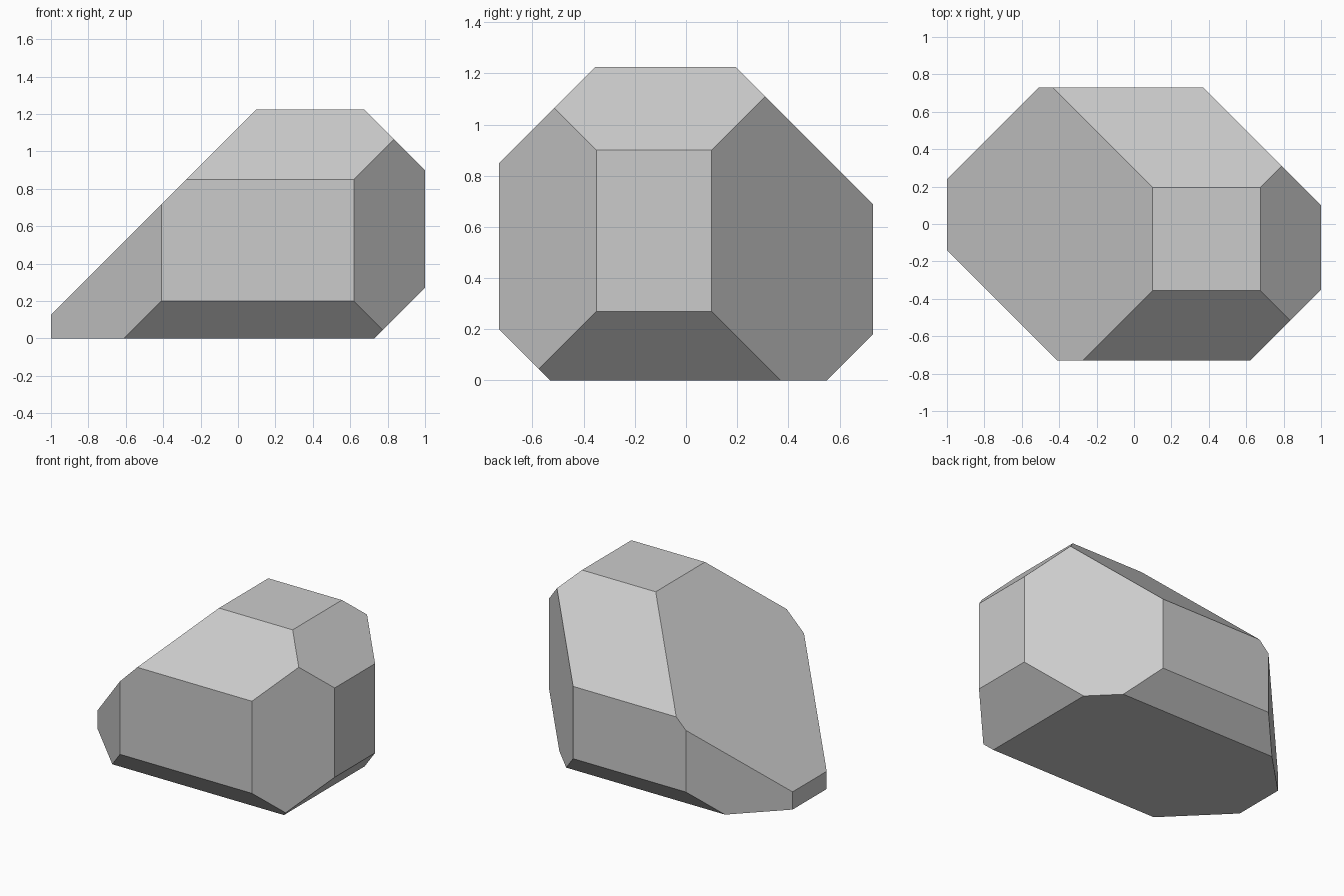
import bpy
import bmesh
from mathutils import Vector

if "Cube" in bpy.data.objects:
    bpy.data.objects.remove(bpy.data.objects["Cube"])

LENGTH, WIDTH, HEIGHT = 2.0, 1.46, 1.225

# 45-degree bevel cuts: outward direction and limit of (direction . point)
CUTS = [
    # long edges running front to back
    ((-1, 0, 1), 1.125), ((1, 0, 1), 1.90), ((1, 0, -1), 0.73),
    # edges running left to right
    ((0, -1, 1), 1.58), ((0, 1, 1), 1.42), ((0, -1, -1), 0.53), ((0, 1, -1), 0.55),
    # upright corners
    ((-1, 1, 0), 1.24), ((1, 1, 0), 1.10), ((1, -1, 0), 1.35), ((-1, -1, 0), 1.14),
]


def cut(bm, direction, limit):
    """Slice off everything beyond the plane and cap the opening."""
    n = Vector(direction)
    bmesh.ops.bisect_plane(
        bm, geom=bm.verts[:] + bm.edges[:] + bm.faces[:], dist=1e-5,
        plane_co=n * (limit / n.length_squared), plane_no=n, clear_outer=True)
    rim = [e for e in bm.edges if e.is_boundary]
    bmesh.ops.holes_fill(bm, edges=rim, sides=0)


# Block
bm = bmesh.new()
bmesh.ops.create_cube(bm, size=1)
bmesh.ops.scale(bm, vec=(LENGTH, WIDTH, HEIGHT), verts=bm.verts)
bmesh.ops.translate(bm, vec=(0, 0, HEIGHT / 2), verts=bm.verts)

# Facets
for direction, limit in CUTS:
    cut(bm, direction, limit)
bmesh.ops.recalc_face_normals(bm, faces=bm.faces)

mesh = bpy.data.meshes.new("faceted_rock")
bm.to_mesh(mesh)
bm.free()
bpy.context.collection.objects.link(bpy.data.objects.new("faceted_rock", mesh))
